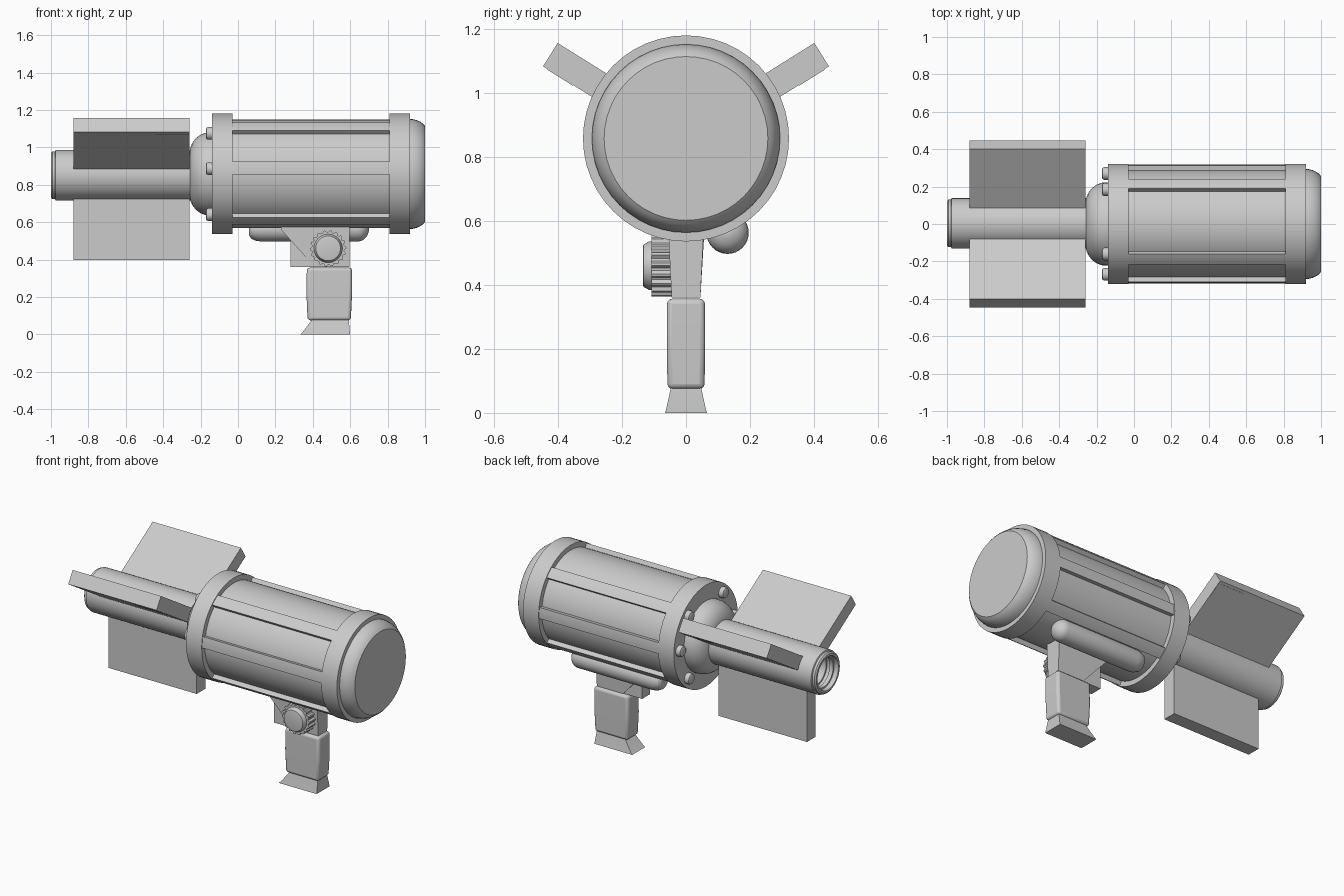
import bpy, bmesh, math
from mathutils import Matrix, Vector

if "Cube" in bpy.data.objects:
    bpy.data.objects.remove(bpy.data.objects["Cube"])

CZ = 0.858          # height of the barrel axis


def finish(name, bm, bevel=0, seg=2, angle=30):
    bmesh.ops.recalc_face_normals(bm, faces=bm.faces)
    me = bpy.data.meshes.new(name)
    bm.to_mesh(me)
    bm.free()
    me.shade_smooth()
    me.set_sharp_from_angle(angle=math.radians(angle))
    ob = bpy.data.objects.new(name, me)
    bpy.context.collection.objects.link(ob)
    if bevel:
        m = ob.modifiers.new("bevel", 'BEVEL')
        m.width, m.segments = bevel, seg
    return ob


def loft(name, rings, **kw):
    """Closed solid through a list of equal-length rings."""
    bm = bmesh.new()
    vs = [[bm.verts.new(p) for p in r] for r in rings]
    n = len(vs[0])
    for a, b in zip(vs, vs[1:]):
        for i in range(n):
            bm.faces.new((a[i], a[(i + 1) % n], b[(i + 1) % n], b[i]))
    bm.faces.new(vs[0])
    bm.faces.new(vs[-1])
    return finish(name, bm, **kw)


def lathe(name, profile, y=0, z=CZ, n=48):
    """Turn (x, radius) points around an axis parallel to x."""
    ts = [2 * math.pi * i / n for i in range(n)]
    return loft(name, [[(x, y + r * math.cos(t), z + r * math.sin(t)) for t in ts]
                       for x, r in profile])


def rect(x0, x1, hy, z):
    return [(x0, -hy, z), (x1, -hy, z), (x1, hy, z), (x0, hy, z)]


def polar(r, deg):
    """Point around the barrel axis, 0 degrees faces the front (-y)."""
    t = math.radians(deg)
    return -r * math.cos(t), CZ + r * math.sin(t)


# Barrel drum, end rings, domed nose and rear dome
lathe("drum", [(-0.05, 0.29), (0.83, 0.29)], n=64)
lathe("rear_ring", [(-0.14, 0.322), (-0.03, 0.322)])
lathe("front_ring", [(0.81, 0.322), (0.92, 0.322)])
lathe("nose_cap", [(0.90, 0.295), (0.93, 0.294), (0.955, 0.288), (0.975, 0.279),
                   (0.99, 0.268), (1.0, 0.256)])
lathe("rear_dome", [(-0.13, 0.222), (-0.17, 0.221), (-0.20, 0.210), (-0.225, 0.192),
                    (-0.245, 0.165), (-0.257, 0.135), (-0.26, 0.11)])

# Tail tube with a stepped bore
lathe("tail_tube", [(-0.24, 0.135), (-0.975, 0.135), (-0.978, 0.127), (-0.993, 0.127),
                    (-1.0, 0.118), (-1.0, 0.105), (-0.97, 0.105), (-0.97, 0.095),
                    (-0.945, 0.095), (-0.945, 0.105), (-0.92, 0.105), (-0.92, 0.095),
                    (-0.80, 0.095)], y=0.003, z=0.851)

# Long ribs on the drum, each with a bolt behind the rear ring
for k, a in enumerate((6, 53.5, 133, 178, 227, 306.5)):
    arc = [a - 6.3 + 12.6 * i / 6 for i in range(7)]
    sec = [polar(0.317, t) for t in arc] + [polar(0.27, t) for t in reversed(arc)]
    loft(f"drum_rib_{k}", [[(x, *p) for p in sec] for x in (-0.04, 0.82)])
    y, z = polar(0.27, a)
    lathe(f"bolt_{k}", [(-0.13, 0.034), (-0.16, 0.034), (-0.168, 0.030), (-0.172, 0.022)],
          y, z, n=20)

# Three tail fins
for k, (a, r1) in enumerate(((32, 0.5), (148, 0.5), (270, 0.457))):
    t = math.radians(a)
    d = Vector((0, math.cos(t), math.sin(t)))
    s = Vector((0, -math.sin(t), math.cos(t)))

    def slab(name, x0, x1, ra, rb, s0, s1):
        c = Vector((0, 0, 0.855))
        loft(name, [[c + d * r + s * w + Vector((x, 0, 0))
                     for r, w in ((ra, s0), (rb, s0), (rb, s1), (ra, s1))] for x in (x0, x1)])

    slab(f"fin_{k}", -0.88, -0.26, 0.10, r1, -0.043, 0.043)
    if k < 2:   # small plate on the underside of each upper fin
        w = -0.045 if k == 0 else 0.045
        slab(f"fin_plate_{k}", -0.44, -0.262, 0.389, 0.483, w, w * 0.8)

# Side canister under the drum
r, y0 = 0.066, 0.13
prof = [(0.06, 0.035), (0.07, 0.050), (0.095, 0.062), (0.125, r)]
prof += [(0.64 + 0.06 * math.sin(math.radians(q)), max(0.008, r * math.cos(math.radians(q))))
         for q in range(0, 91, 15)]
lathe("canister", prof, y0, 0.563, n=32)

# Handle: bracket, trigger block, grip and flared foot
side = [(0.23, 0.56), (0.41, 0.36), (0.595, 0.36), (0.595, 0.60), (0.23, 0.60)]
loft("bracket", [[(x, sg * (0.045 + 0.012 * min(1, (z - 0.36) / 0.18)), z) for x, z in side]
                 for sg in (-1, 1)])
loft("trigger_block", [rect(0.28, 0.42, 0.04, 0.36), rect(0.28, 0.42, 0.04, 0.57)])
loft("grip", [rect(0.372, 0.603, 0.058, 0.075), rect(0.366, 0.61, 0.06, 0.22),
              rect(0.368, 0.61, 0.059, 0.357)], bevel=0.016, seg=3)
loft("foot", [rect(0.332, 0.598, 0.065, 0), rect(0.345, 0.598, 0.062, 0.012),
              rect(0.40, 0.592, 0.046, 0.085)])


# Ridged adjustment knob
def knob_ring(rad, depth, y, n=18):
    pts = []
    for i in range(n * 4):
        rr = rad - (depth if i % 4 in (2, 3) else 0)
        t = 2 * math.pi * i / (n * 4)
        pts.append((0.482 + rr * math.cos(t), y, 0.46 + rr * math.sin(t)))
    return pts


loft("knob", [knob_ring(0.097, 0.010, y) for y in (-0.045, -0.108)])
loft("knob_hub", [knob_ring(q, 0, y) for q, y in ((0.076, -0.10), (0.076, -0.115),
                                                  (0.066, -0.133), (0.058, -0.135))])
